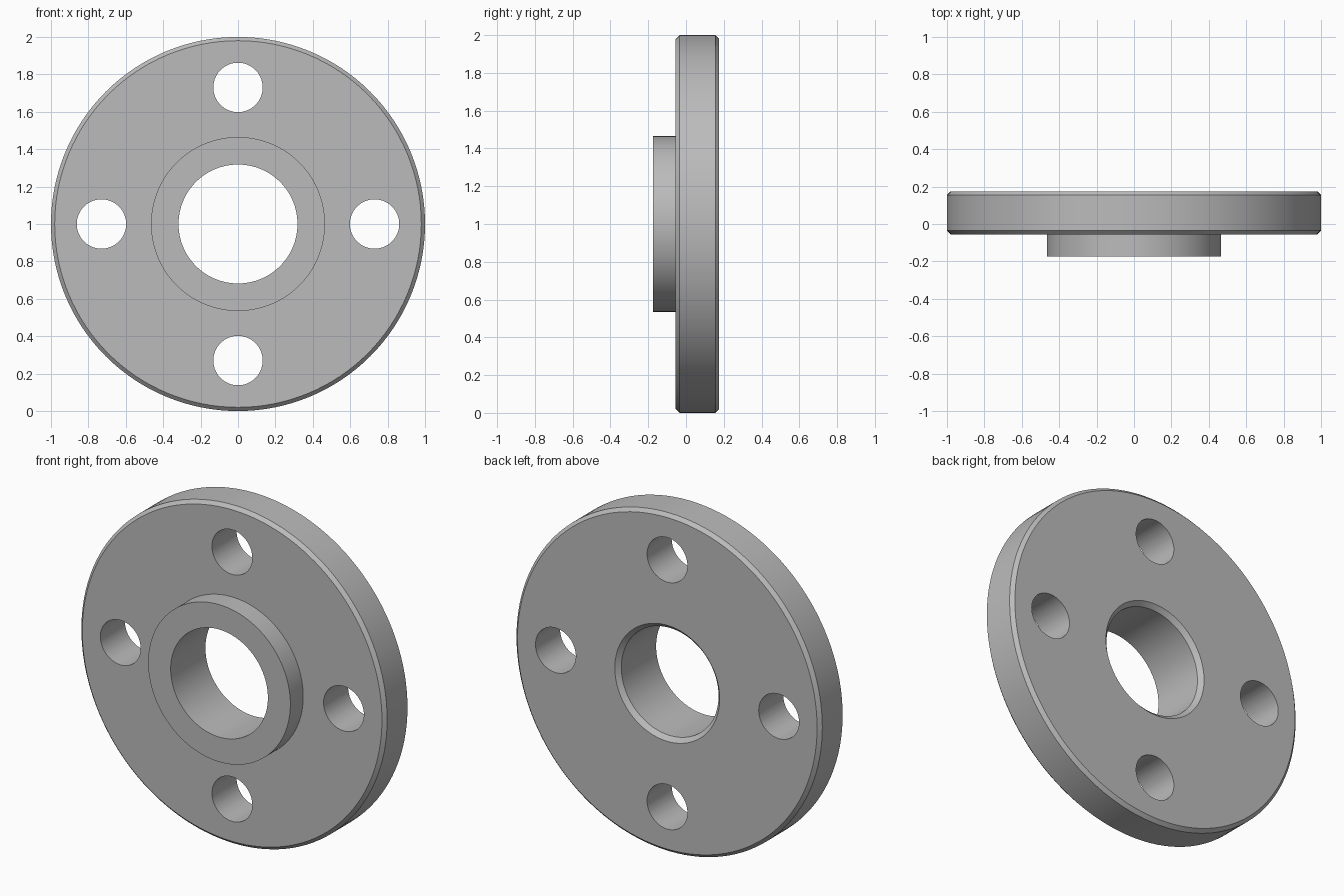
import bpy, bmesh, math
from mathutils import Matrix, Vector

cube = bpy.data.objects.get("Cube")
if cube:
    bpy.data.objects.remove(cube, do_unlink=True)

SEGMENTS = 128
CENTRE = Vector((0, 0, 1))
BACK, FACE, FRONT = 0.175, -0.055, -0.175   # depths along y
RIM, HUB, BORE = 1.0, 0.465, 0.318          # radii
CHAMFER, BORE_CHAMFER = 0.02, 0.025
HOLE, HOLE_CIRCLE = 0.132, 0.73

steel = bpy.data.materials.new("grey_steel")
steel.use_nodes = True
colour = (0.5, 0.5, 0.5, 1)
steel.diffuse_color = colour
steel.node_tree.nodes["Principled BSDF"].inputs["Base Color"].default_value = colour


def make_object(name, bm):
    bmesh.ops.recalc_face_normals(bm, faces=bm.faces)
    mesh = bpy.data.meshes.new(name)
    bm.to_mesh(mesh)
    bm.free()
    mesh.materials.append(steel)
    obj = bpy.data.objects.new(name, mesh)
    bpy.context.collection.objects.link(obj)
    return obj


def lathe(name, profile):
    """Turn a closed (radius, depth) profile around the y axis."""
    bm = bmesh.new()
    verts = [bm.verts.new(CENTRE + Vector((r, y, 0))) for r, y in profile]
    edges = [bm.edges.new((a, b)) for a, b in zip(verts, verts[1:] + verts[:1])]
    bmesh.ops.spin(bm, geom=verts + edges, cent=CENTRE, axis=(0, 1, 0),
                   angle=math.tau, steps=SEGMENTS, use_merge=True)
    bmesh.ops.remove_doubles(bm, verts=bm.verts, dist=1e-5)
    return make_object(name, bm)


# Flange disc with chamfered rim, raised hub and chamfered bore
flange = lathe("flange", [
    (BORE, FRONT), (HUB, FRONT), (HUB, FACE),
    (RIM - CHAMFER, FACE), (RIM, FACE + CHAMFER),
    (RIM, BACK - CHAMFER), (RIM - CHAMFER, BACK),
    (BORE + BORE_CHAMFER, BACK), (BORE, BACK - BORE_CHAMFER),
])

# Four bolt holes, cut by one set of cylinders
bm = bmesh.new()
for i in range(4):
    angle = i * math.pi / 2
    spot = CENTRE + HOLE_CIRCLE * Vector((math.cos(angle), 0, math.sin(angle)))
    bmesh.ops.create_cone(
        bm, cap_ends=True, segments=64, radius1=HOLE, radius2=HOLE, depth=1,
        matrix=Matrix.Translation(spot) @ Matrix.Rotation(math.pi / 2, 4, 'X'))
cutter = make_object("bolt_hole_cutter", bm)
cutter.hide_render = True

cut = flange.modifiers.new("bolt_holes", 'BOOLEAN')
cut.operation = 'DIFFERENCE'
cut.solver = 'EXACT'
cut.object = cutter
bpy.ops.object.select_all(action='DESELECT')
bpy.context.view_layer.objects.active = flange
flange.select_set(True)
bpy.ops.object.modifier_apply(modifier=cut.name)
bpy.data.objects.remove(cutter, do_unlink=True)

bpy.ops.object.shade_smooth_by_angle(angle=math.radians(30))
